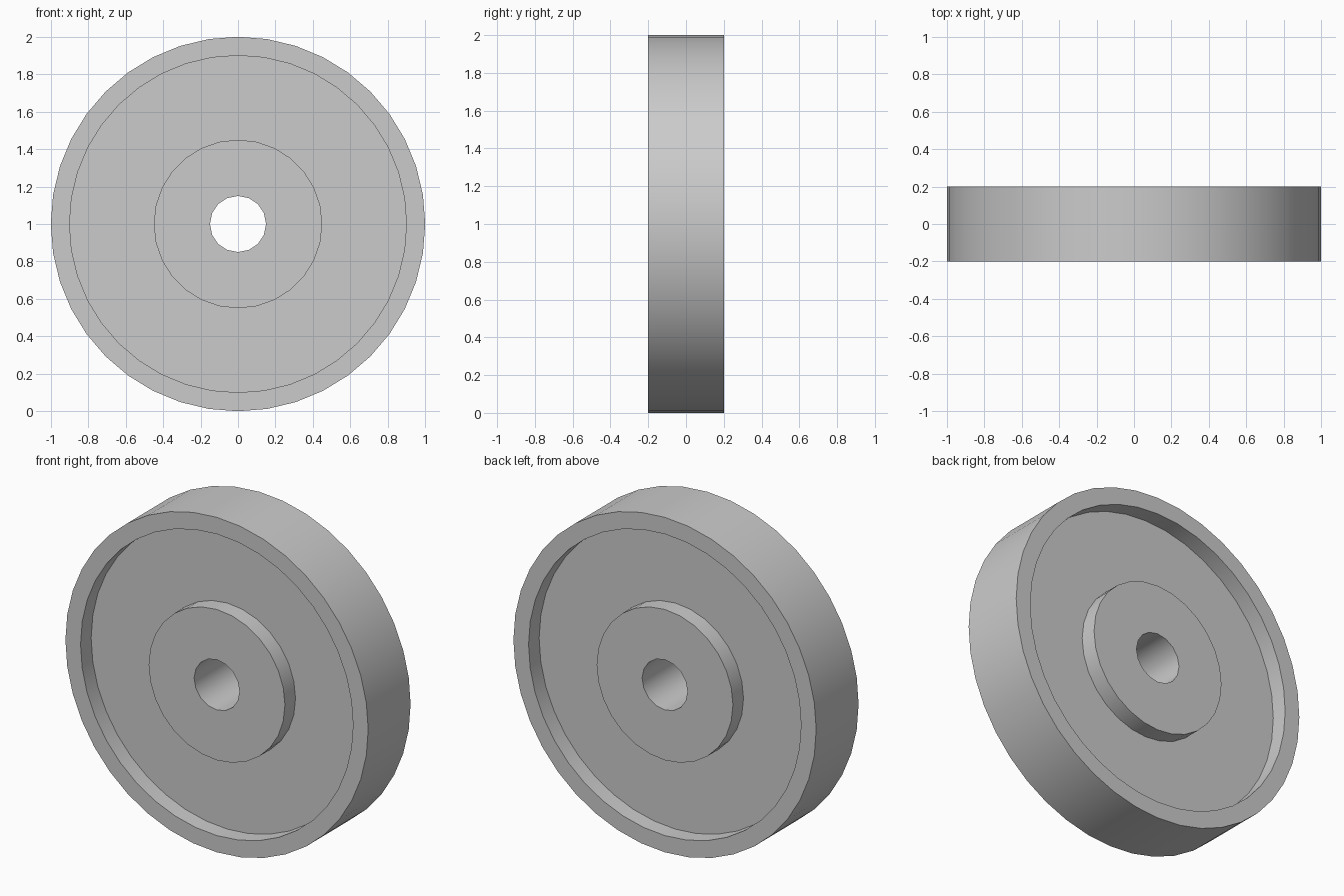
import bpy, bmesh
from math import cos, sin, tau

cube = bpy.data.objects.get("Cube")
if cube:
    bpy.data.objects.remove(cube, do_unlink=True)

grey = bpy.data.materials.new("plain_grey")
grey.use_nodes = True
colour = (0.6, 0.6, 0.6, 1)
grey.diffuse_color = colour
grey.node_tree.nodes["Principled BSDF"].inputs["Base Color"].default_value = colour

HALF_WIDTH, HALF_WEB = 0.2, 0.1
RIM, RIM_INNER, HUB, BORE = (1, 40), (0.9, 40), (0.45, 28), (0.15, 16)  # radius, sides

# Half profile from tread to bore, then mirrored to the back
half = [(RIM, HALF_WIDTH), (RIM_INNER, HALF_WIDTH), (RIM_INNER, HALF_WEB),
        (HUB, HALF_WEB), (HUB, HALF_WIDTH), (BORE, HALF_WIDTH)]
profile = [(c, -y) for c, y in half] + list(reversed(half))

bm = bmesh.new()


def ring(circle, y):
    """Closed loop of vertices and edges around the axle."""
    radius, sides = circle
    verts = [bm.verts.new((radius * cos(tau * i / sides), y,
                           1 + radius * sin(tau * i / sides))) for i in range(sides)]
    edges = [bm.edges.new((verts[i - 1], verts[i])) for i in range(sides)]
    return verts, edges


rings = [ring(c, y) for c, y in profile]
for k, (verts_b, edges_b) in enumerate(rings):
    verts_a, edges_a = rings[k - 1]
    if len(verts_a) == len(verts_b):
        # Walls and the rim edge
        for i in range(len(verts_a)):
            bm.faces.new((verts_a[i - 1], verts_a[i], verts_b[i], verts_b[i - 1]))
    else:
        # Flat web and hub faces between circles of different side counts
        bmesh.ops.triangle_fill(bm, edges=edges_a + edges_b, normal=(0, 1, 0),
                                use_beauty=True, use_dissolve=False)
bmesh.ops.recalc_face_normals(bm, faces=bm.faces[:])

mesh = bpy.data.meshes.new("wheel")
bm.to_mesh(mesh)
bm.free()
mesh.materials.append(grey)
wheel = bpy.data.objects.new("wheel", mesh)
bpy.context.collection.objects.link(wheel)

# Smooth curved walls with crisp corners
bpy.ops.object.select_all(action='DESELECT')
wheel.select_set(True)
bpy.context.view_layer.objects.active = wheel
bpy.ops.object.shade_smooth_by_angle()
